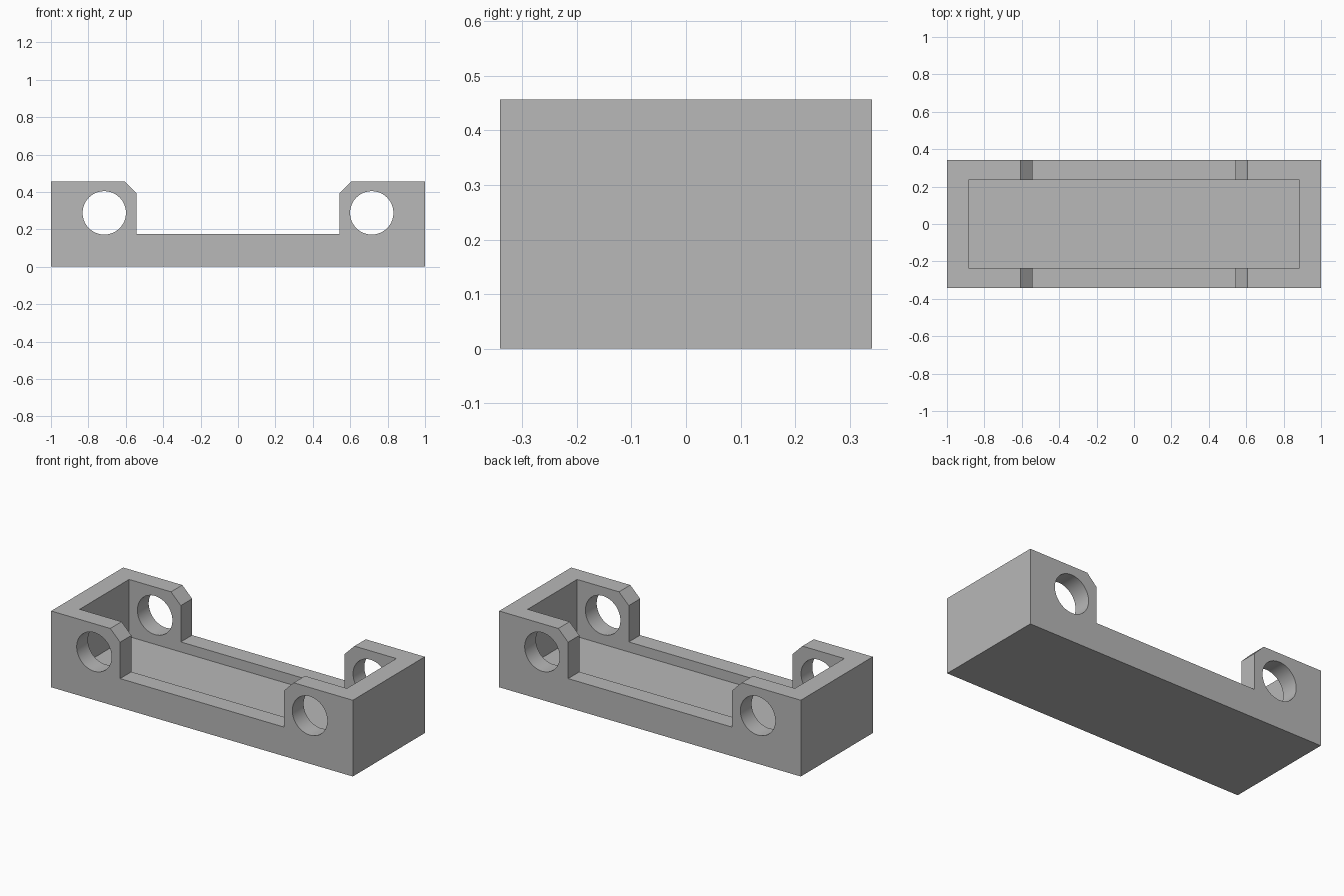
import bpy, bmesh, math
from mathutils import Matrix

old = bpy.data.objects.get("Cube")
if old:
    bpy.data.objects.remove(old, do_unlink=True)

HALF_X, HALF_Y, HEIGHT = 1.0, 0.341, 0.457
POCKET_X, POCKET_Y, FLOOR = 0.886, 0.234, 0.114
NOTCH_X, NOTCH_Z, CHAMFER = 0.543, 0.174, 0.065
HOLE_X, HOLE_Z, HOLE_R = 0.715, 0.288, 0.116

grey = bpy.data.materials.new("plain grey")
grey.use_nodes = True
grey.diffuse_color = (0.48, 0.48, 0.48, 1)
grey.node_tree.nodes["Principled BSDF"].inputs["Base Color"].default_value = grey.diffuse_color


def make_object(name, bm):
    bmesh.ops.recalc_face_normals(bm, faces=bm.faces)
    mesh = bpy.data.meshes.new(name)
    bm.to_mesh(mesh)
    bm.free()
    mesh.materials.append(grey)
    obj = bpy.data.objects.new(name, mesh)
    bpy.context.collection.objects.link(obj)
    return obj


def cut(target, bm):
    """Subtract a closed shape from the target."""
    cutter = make_object("cutter", bm)
    cutter.hide_render = True
    mod = target.modifiers.new("cut", "BOOLEAN")
    mod.operation = "DIFFERENCE"
    mod.solver = "EXACT"
    mod.object = cutter
    bpy.context.view_layer.objects.active = target
    bpy.ops.object.modifier_apply(modifier=mod.name)
    bpy.data.objects.remove(cutter, do_unlink=True)


# Tray: mirrored side profile with chamfered posts, extruded front to back
right = [(HALF_X, 0), (HALF_X, HEIGHT), (NOTCH_X + CHAMFER, HEIGHT),
         (NOTCH_X, HEIGHT - CHAMFER), (NOTCH_X, NOTCH_Z)]
profile = right + [(-x, z) for x, z in reversed(right)]
bm = bmesh.new()
face = bm.faces.new([bm.verts.new((x, -HALF_Y, z)) for x, z in profile])
new = bmesh.ops.extrude_face_region(bm, geom=[face])["geom"]
bmesh.ops.translate(bm, vec=(0, 2 * HALF_Y, 0),
                    verts=[v for v in new if isinstance(v, bmesh.types.BMVert)])
tray = make_object("bracket_tray", bm)

# Open pocket inside the walls
bm = bmesh.new()
bmesh.ops.create_cube(bm, size=1, matrix=Matrix.Translation((0, 0, FLOOR + 0.5))
                      @ Matrix.Diagonal((2 * POCKET_X, 2 * POCKET_Y, 1, 1)))
cut(tray, bm)

# Round holes through the posts
for side in (-1, 1):
    bm = bmesh.new()
    bmesh.ops.create_cone(bm, cap_ends=True, segments=64, radius1=HOLE_R, radius2=HOLE_R, depth=1,
                          matrix=Matrix.Translation((side * HOLE_X, 0, HOLE_Z))
                          @ Matrix.Rotation(math.pi / 2, 4, "X"))
    cut(tray, bm)

bpy.ops.object.select_all(action="DESELECT")
tray.select_set(True)
bpy.context.view_layer.objects.active = tray
bpy.ops.object.shade_smooth_by_angle(angle=math.radians(30))
